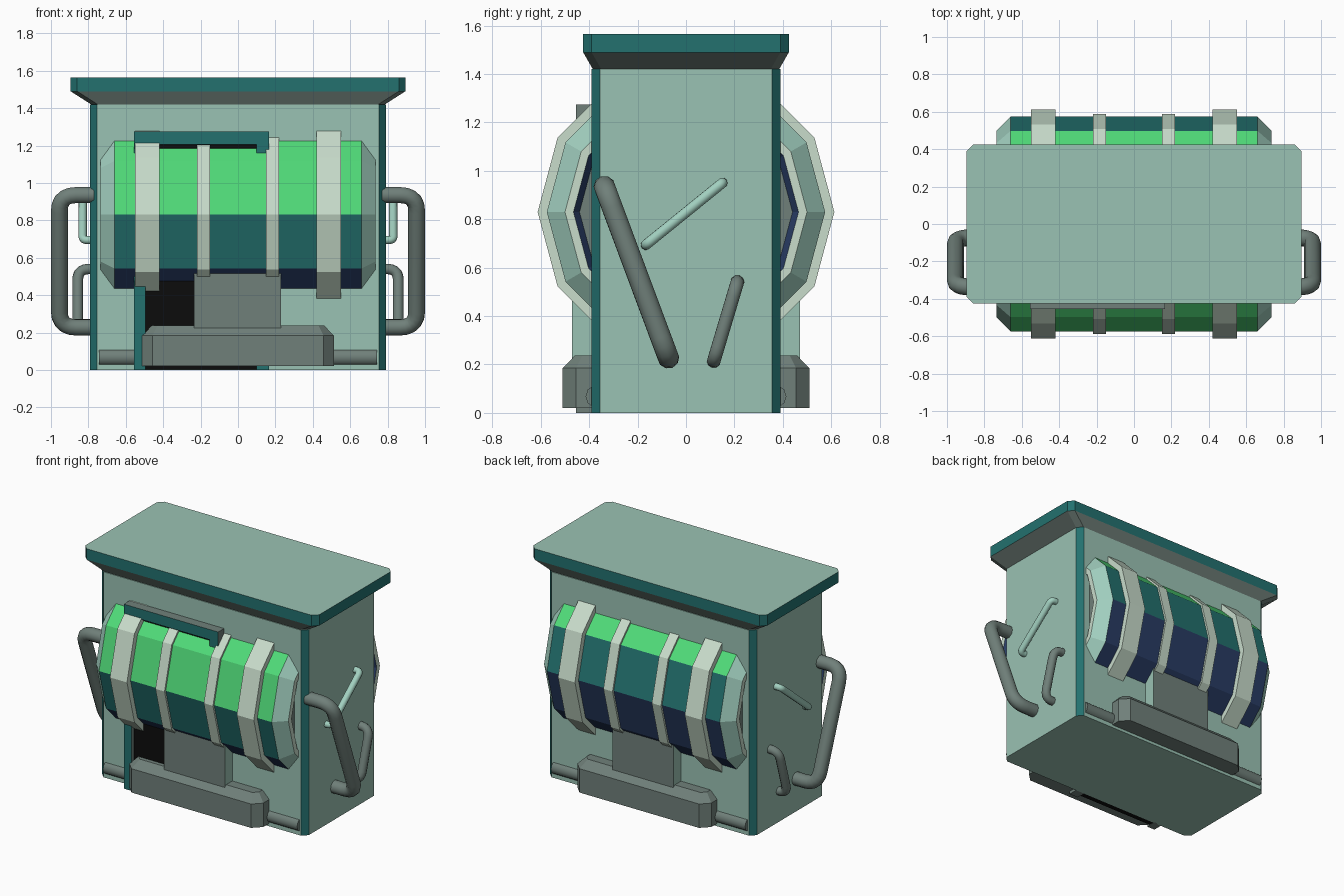
import bpy, bmesh, math
from mathutils import Vector

if "Cube" in bpy.data.objects:
    bpy.data.objects.remove(bpy.data.objects["Cube"])


def material(name, r, g, b):
    lin = [((c / 255 + 0.055) / 1.055) ** 2.4 if c > 10 else c / 255 / 12.92 for c in (r, g, b)]
    m = bpy.data.materials.new(name)
    m.diffuse_color = (*lin, 1)
    m.use_nodes = True
    m.node_tree.nodes["Principled BSDF"].inputs["Base Color"].default_value = m.diffuse_color
    return m


SAGE = material("sage", 154, 194, 179)
TEAL = material("teal", 35, 113, 111)
GRAY = material("gray", 112, 128, 122)
GREEN = material("green", 80, 218, 120)
NAVY = material("navy", 40, 60, 100)
PALE = material("pale", 200, 220, 203)
AQUA = material("aqua", 162, 208, 192)
BLACK = material("black", 12, 12, 12)


def finish(name, bm, mats, rule=None):
    bmesh.ops.recalc_face_normals(bm, faces=bm.faces)
    if rule:
        for f in bm.faces:
            f.material_index = rule(f.normal, f.calc_center_median())
    me = bpy.data.meshes.new(name)
    bm.to_mesh(me)
    bm.free()
    for m in mats:
        me.materials.append(m)
    ob = bpy.data.objects.new(name, me)
    bpy.context.collection.objects.link(ob)
    return ob


def octagon(hx, hy, c):
    """Rectangle with cut corners."""
    return [(hx, -hy + c), (hx, hy - c), (hx - c, hy), (-hx + c, hy),
            (-hx, hy - c), (-hx, -hy + c), (-hx + c, -hy), (hx - c, -hy)]


def loft(name, levels, mats, rule=None, offset_y=0):
    """Stack of cut-corner rectangles: (half x, half y, corner, z)."""
    bm = bmesh.new()
    rings = [[bm.verts.new((x, y + offset_y, z)) for x, y in octagon(hx, hy, c)]
             for hx, hy, c, z in levels]
    for a, b in zip(rings, rings[1:]):
        for i in range(8):
            j = (i + 1) % 8
            bm.faces.new((a[i], a[j], b[j], b[i]))
    bm.faces.new(rings[0][::-1])
    bm.faces.new(rings[-1])
    return finish(name, bm, mats, rule)


def box(name, x0, x1, y0, y1, z0, z1, mats, rule=None):
    bm = bmesh.new()
    bmesh.ops.create_cube(bm, size=1)
    for v in bm.verts:
        v.co = Vector(((x0, x1)[v.co.x > 0], (y0, y1)[v.co.y > 0], (z0, z1)[v.co.z > 0]))
    return finish(name, bm, mats, rule)


AXIS_Z = 0.83


def lathe(name, profile, mats, rule=None, closed=False, n=12):
    """Turn an (x, radius) profile about the drum axis."""
    bm = bmesh.new()
    rings = [[bm.verts.new((x, r * math.cos(2 * math.pi * i / n),
                            AXIS_Z + r * math.sin(2 * math.pi * i / n)))
              for i in range(n)] for x, r in profile]
    pairs = list(zip(rings, rings[1:]))
    if closed:
        pairs.append((rings[-1], rings[0]))
    else:
        bm.faces.new(rings[0])
        bm.faces.new(rings[-1])
    for a, b in pairs:
        for i in range(n):
            j = (i + 1) % n
            bm.faces.new((a[i], a[j], b[j], b[i]))
    return finish(name, bm, mats, rule)


def tube(name, pts, radius, bend, mat):
    """Round bar through pts with rounded corners."""
    pts = [Vector(p) for p in pts]
    path = [pts[0]]
    for a, p, b in zip(pts, pts[1:], pts[2:]):
        s, e = p + (a - p).normalized() * bend, p + (b - p).normalized() * bend
        for k in range(6):
            t = k / 5
            path.append(s * (1 - t) ** 2 + p * 2 * t * (1 - t) + e * t * t)
    path.append(pts[-1])
    cu = bpy.data.curves.new(name, 'CURVE')
    cu.dimensions = '3D'
    cu.bevel_depth, cu.bevel_resolution, cu.use_fill_caps = radius, 3, True
    sp = cu.splines.new('POLY')
    sp.points.add(len(path) - 1)
    for q, co in zip(sp.points, path):
        q.co = (*co, 1)
    cu.materials.append(mat)
    ob = bpy.data.objects.new(name, cu)
    bpy.context.collection.objects.link(ob)
    bpy.ops.object.select_all(action='DESELECT')
    ob.select_set(True)
    bpy.context.view_layer.objects.active = ob
    bpy.ops.object.convert(target='MESH')
    bpy.ops.object.shade_smooth_by_angle(angle=math.radians(40))


# cabinet with teal corner strips
loft("cabinet", [(0.79, 0.39, 0.035, 0), (0.79, 0.39, 0.035, 1.42)], [SAGE, TEAL],
     lambda n, c: int(abs(n.x) > 0.3 and abs(n.y) > 0.3))

# flared roof: gray underside, teal rim, sage top
loft("roof", [(0.785, 0.385, 0.035, 1.42), (0.895, 0.425, 0.035, 1.49),
              (0.895, 0.425, 0.035, 1.565)], [SAGE, TEAL, GRAY],
     lambda n, c: 0 if n.z > 0.9 else 1 if abs(n.z) < 0.1 else 2)


# drum, its colours turning with the facets
def drum_rule(n, c):
    if abs(c.x) > 0.69 and abs(n.x) > 0.99:
        return 5 if math.hypot(c.y, c.z - AXIS_Z) > 0.4 else 4
    if abs(c.x) > 0.7:
        return 2
    if abs(c.x) > 0.65:
        return 3
    a = math.degrees(math.atan2(c.z - AXIS_Z, c.y))
    if a > 30 or a < -179:
        return 0
    return 1 if 0 < a < 30 or a < -150 else 2


half = [(0.66, 0.575), (0.735, 0.5), (0.735, 0.465), (0.705, 0.44)]
lathe("drum", [(-x, r) for x, r in half[::-1]] + half,
      [GREEN, TEAL, NAVY, AQUA, GRAY, PALE],
      lambda n, c: (5 if abs(c.x) > 0.73 else 4 if abs(n.x) > 0.99 else
                    2 if abs(c.x) > 0.71 else drum_rule(n, c)))

# drum bands
for side, sx in (("left", -1), ("right", 1)):
    for label, a, b, r in (("outer", 0.42, 0.55, 0.613), ("inner", 0.15, 0.22, 0.588)):
        lathe(f"{label}_band_{side}",
              [(sx * a, 0.55), (sx * a, r), (sx * b, r), (sx * b, 0.55)], [PALE], closed=True)

# door frame on the front, with its black panel
FRAME = [GRAY, TEAL]
front = lambda n, c: int(n.y < -0.5)
box("frame_left", -0.555, -0.495, -0.455, -0.38, 0, 1.275, FRAME, front)
box("frame_right", 0.10, 0.167, -0.455, -0.38, 0, 1.275, FRAME, front)
box("frame_top", -0.495, 0.10, -0.455, -0.38, 1.205, 1.275, FRAME, front)
box("door_panel", -0.495, 0.10, -0.43, -0.38, 0.003, 1.205, [BLACK])

# supports under the drum, front and back
for side, s in (("front", -1), ("back", 1)):
    y0, y1 = sorted((s * 0.38, s * 0.472))
    box(f"pedestal_{side}", -0.235, 0.23, y0, y1, 0.2, 0.53, [GRAY, SAGE],
        lambda n, c: int(abs(n.x) > 0.5))
    loft(f"foot_bar_{side}", [(0.512, 0.13, 0.055, 0.02), (0.512, 0.13, 0.055, 0.185),
                              (0.46, 0.078, 0.03, 0.238)], [GRAY], offset_y=s * 0.38)
    tube(f"foot_rod_{side}", [(-0.742, s * 0.368, 0.068), (0.742, s * 0.368, 0.068)],
         0.047, 0, GRAY)

# side handles: (name, y/z of one end, y/z of the other, reach, radius, bend, colour)
HANDLES = [("large_handle", (-0.337, 0.935), (-0.073, 0.228), 0.955, 0.045, 0.09, GRAY),
           ("small_handle", (0.212, 0.54), (0.115, 0.215), 0.857, 0.029, 0.06, GRAY),
           ("thin_handle", (0.15, 0.95), (-0.165, 0.695), 0.83, 0.022, 0.025, AQUA)]
for side, sx in (("left", -1), ("right", 1)):
    for name, p, q, x, r, bend, mat in HANDLES:
        tube(f"{name}_{side}", [(sx * 0.77, *p), (sx * x, *p), (sx * x, *q), (sx * 0.77, *q)],
             r, bend, mat)
